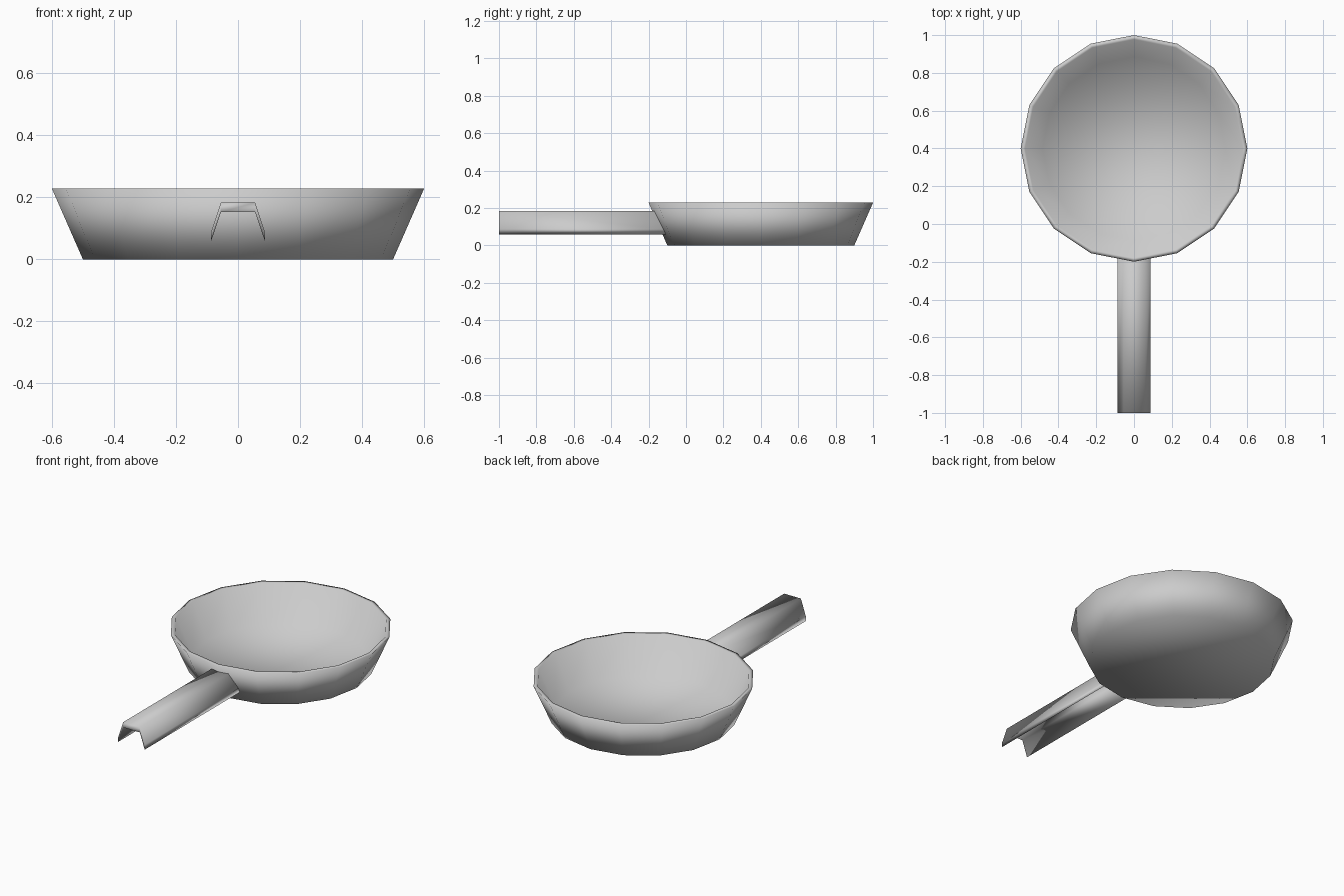
import bpy, bmesh, math

if "Cube" in bpy.data.objects:
    bpy.data.objects.remove(bpy.data.objects["Cube"])

SIDES = 16
CENTRE_Y = 0.4
RIM_Z = 0.228


def finish(name, bm):
    bmesh.ops.recalc_face_normals(bm, faces=bm.faces)
    for f in bm.faces:
        f.smooth = True
    mesh = bpy.data.meshes.new(name)
    bm.to_mesh(mesh)
    bm.free()
    obj = bpy.data.objects.new(name, mesh)
    bpy.context.collection.objects.link(obj)
    return obj


def bridge(bm, a, b):
    n = len(a)
    for i in range(n):
        j = (i + 1) % n
        bm.faces.new((a[i], a[j], b[j], b[i]))


# Pan bowl: outer base, outer rim, inner rim, inner floor
bm = bmesh.new()
rings = []
for r, z in [(0.50, 0.0), (0.60, RIM_Z), (0.577, RIM_Z), (0.485, 0.022)]:
    rings.append([bm.verts.new((r * math.cos(math.tau * i / SIDES),
                                CENTRE_Y + r * math.sin(math.tau * i / SIDES), z))
                  for i in range(SIDES)])
for a, b in zip(rings, rings[1:]):
    bridge(bm, a, b)
bm.faces.new(rings[0])
bm.faces.new(rings[-1])
finish("pan_bowl", bm)

# Handle: downward-open channel, its inner end slanted to meet the bowl wall
half = [(0.055, 0.183), (0.087, 0.087), (0.087, 0.058), (0.055, 0.152)]
section = half + [(-x, z) for x, z in reversed(half)]


def wall_y(x, z):
    return CENTRE_Y - (0.5 + 0.1 * z / RIM_Z) + 0.2 * abs(x) + 0.006


bm = bmesh.new()
front = [bm.verts.new((x, -1.0, z)) for x, z in section]
back = [bm.verts.new((x, wall_y(x, z), z)) for x, z in section]
bridge(bm, front, back)
for end in (front, back):
    # end caps: right leg, web, left leg
    bm.faces.new((end[0], end[1], end[2], end[3]))
    bm.faces.new((end[0], end[3], end[4], end[7]))
    bm.faces.new((end[7], end[4], end[5], end[6]))
finish("handle", bm)
